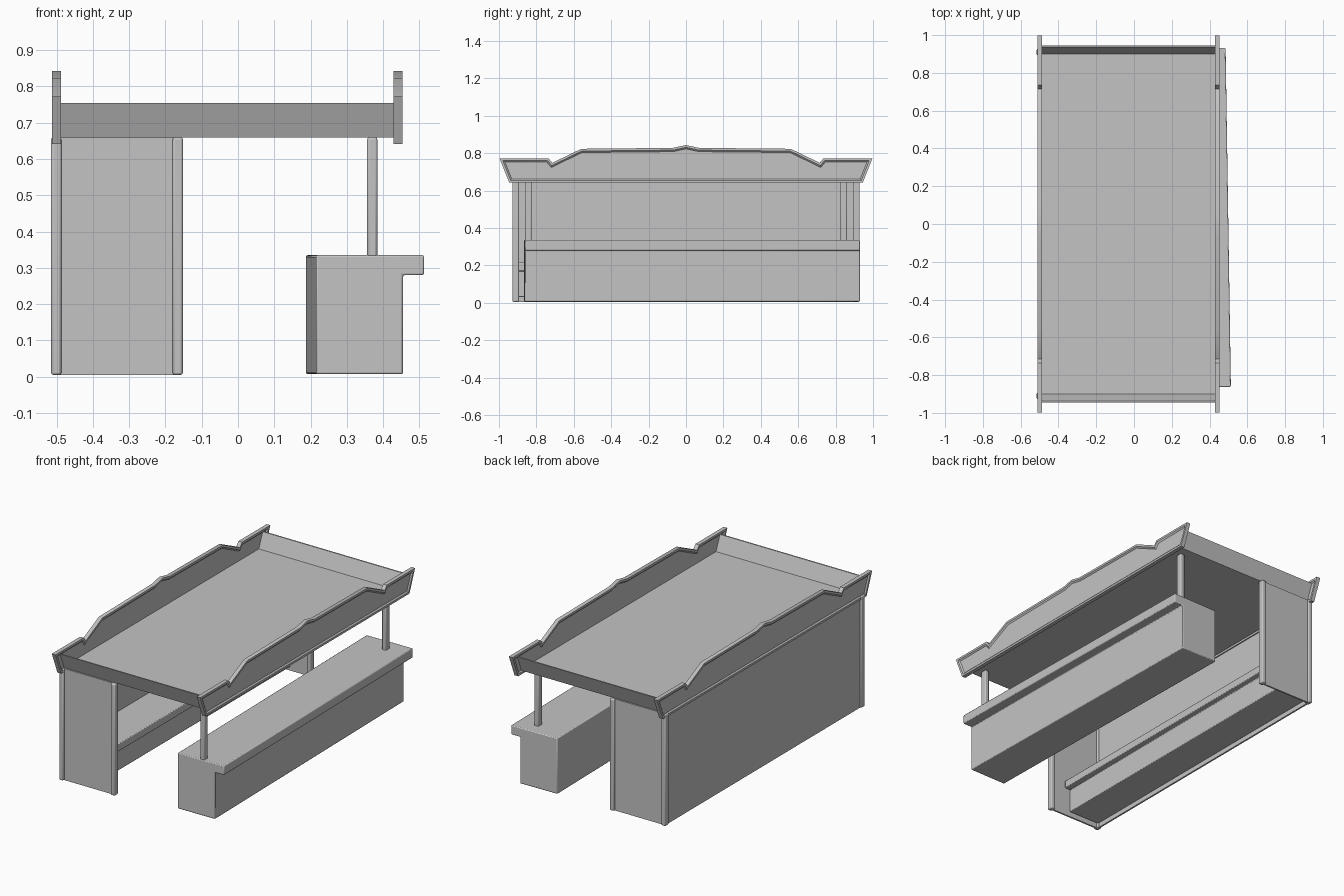
import bpy, bmesh
from mathutils import Vector

cube = bpy.data.objects.get("Cube")
if cube:
    bpy.data.objects.remove(cube, do_unlink=True)

grey = bpy.data.materials.new("plain grey")
grey.use_nodes = True
colour = (0.55, 0.55, 0.55, 1)
grey.diffuse_color = colour
grey.node_tree.nodes["Principled BSDF"].inputs["Base Color"].default_value = colour


def finish(name, bm, bevel=0):
    """Turn a bmesh into a shaded object."""
    bmesh.ops.recalc_face_normals(bm, faces=bm.faces[:])
    mesh = bpy.data.meshes.new(name)
    bm.to_mesh(mesh)
    bm.free()
    mesh.materials.append(grey)
    obj = bpy.data.objects.new(name, mesh)
    bpy.context.collection.objects.link(obj)
    if bevel:
        mod = obj.modifiers.new("soft edges", "BEVEL")
        mod.width = bevel
        mod.segments = 2
    bpy.ops.object.select_all(action="DESELECT")
    obj.select_set(True)
    bpy.context.view_layer.objects.active = obj
    bpy.ops.object.shade_smooth_by_angle(angle=0.6)
    return obj


def prism(profile, axis, low, high):
    """Extrude a profile along x (points are y, z) or y (points are x, z)."""
    bm = bmesh.new()
    if axis == "x":
        verts = [bm.verts.new((low, a, b)) for a, b in profile]
        step = Vector((high - low, 0, 0))
    else:
        verts = [bm.verts.new((a, low, b)) for a, b in profile]
        step = Vector((0, high - low, 0))
    face = bm.faces.new(verts)
    out = bmesh.ops.extrude_face_region(bm, geom=[face])
    moved = [v for v in out["geom"] if isinstance(v, bmesh.types.BMVert)]
    bmesh.ops.translate(bm, verts=moved, vec=step)
    return bm


def box(name, x, y, z, bevel=0):
    profile = [(x[0], z[0]), (x[1], z[0]), (x[1], z[1]), (x[0], z[1])]
    return finish(name, prism(profile, "y", *y), bevel)


def ledge_profile(inner, outer, lip, bottom, under, top):
    return [(inner, bottom), (outer, bottom), (outer, under),
            (lip, under), (lip, top), (inner, top)]


# Walls, corner posts and canopy poles
BASE, EAVE = 0.005, 0.66
box("back_wall", (-0.505, -0.495), (-0.91, 0.91), (BASE, EAVE))
for side, label in ((-1, "front"), (1, "rear")):
    def span(a, b):
        return sorted((side * a, side * b))
    box(label + "_side_wall", (-0.5, -0.165), span(0.905, 0.915), (BASE, EAVE))
    box(label + "_corner_post", (-0.515, -0.487), span(0.893, 0.928), (BASE, EAVE), 0.006)
    box(label + "_wall_post", (-0.18, -0.152), span(0.893, 0.928), (BASE, EAVE), 0.006)
    box(label + "_canopy_pole", (0.356, 0.384), span(0.825, 0.862), (0.33, EAVE), 0.006)

# Counter, turned slightly about its middle
counter = finish("counter", prism(
    ledge_profile(0.201, 0.441, 0.499, 0.007, 0.28, 0.335), "y", -0.897, 0.897), 0.005)
counter.location.y = 0.027
counter.rotation_euler.z = 0.0155

# Low bench along the back wall
finish("bench", prism(
    ledge_profile(-0.495, -0.29, -0.255, 0.03, 0.17, 0.215), "y", -0.9, 0.9), 0.004)

# Shallow roof tray with flared ends
tray = [(-0.945, 0.755), (-0.907, 0.66), (0.907, 0.66), (0.945, 0.755),
        (0.937, 0.755), (0.9, 0.668), (-0.9, 0.668), (-0.937, 0.755)]
finish("roof_tray", prism(tray, "x", -0.495, 0.435))

# Shaped fascia boards with a raised frame
half = [(0.945, 0.642), (0.997, 0.772), (0.735, 0.772), (0.715, 0.748),
        (0.56, 0.823), (0.07, 0.828)]
outline = half + [(0, 0.843)] + [(-y, z) for y, z in reversed(half)]
for name, x in (("back_fascia", -0.5), ("counter_fascia", 0.441)):
    bm = prism(outline, "x", x - 0.012, x + 0.012)
    bmesh.ops.recalc_face_normals(bm, faces=bm.faces[:])
    sides = [f for f in bm.faces if abs(f.normal.x) > 0.9]
    bmesh.ops.inset_region(bm, faces=sides, thickness=0.012, depth=0,
                           use_even_offset=True)
    bmesh.ops.inset_region(bm, faces=sides, thickness=0.008, depth=-0.007,
                           use_even_offset=True)
    finish(name, bm)
